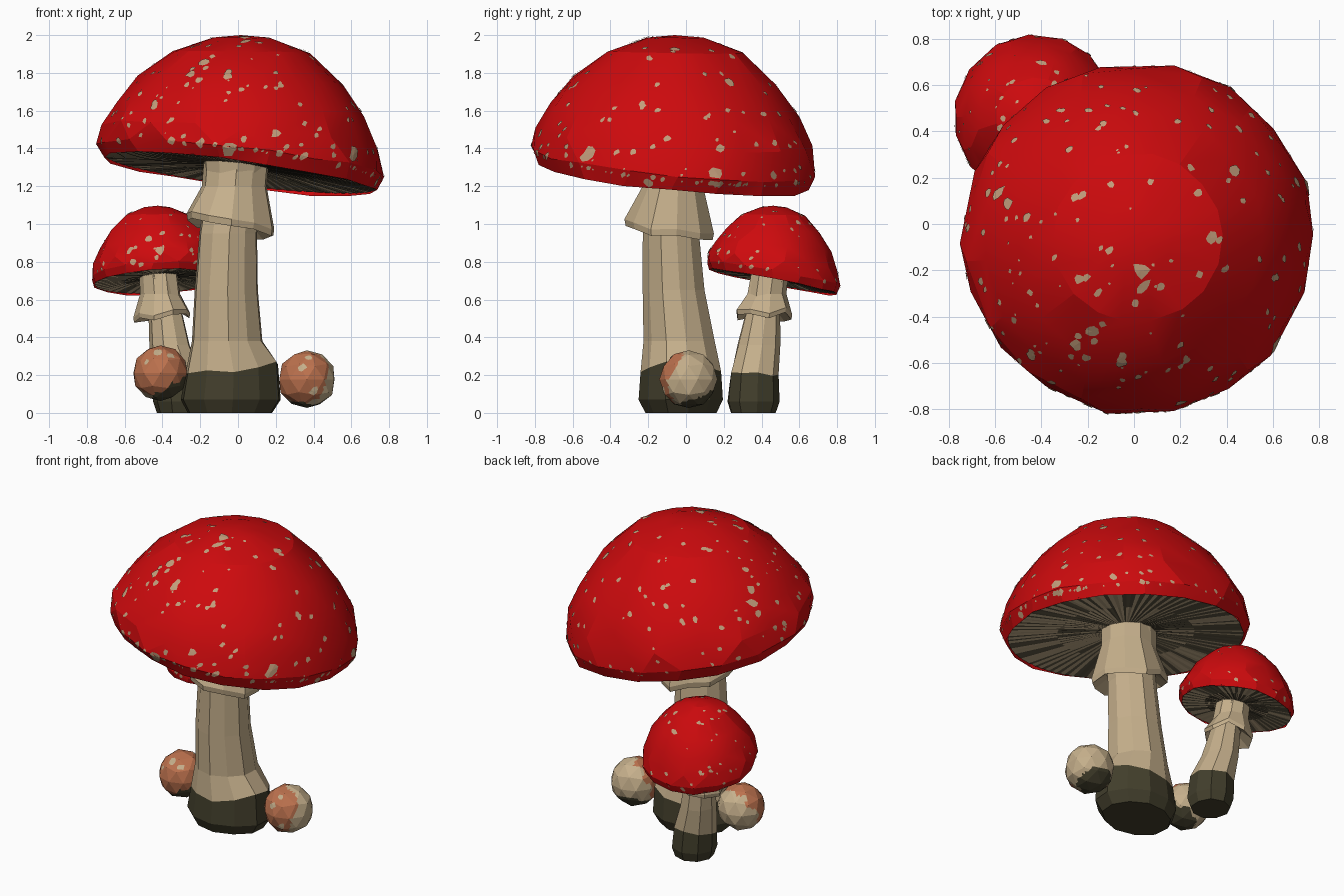
import bpy, bmesh, math, random
from mathutils import Vector
from mathutils.bvhtree import BVHTree

random.seed(4)
if "Cube" in bpy.data.objects:
    bpy.data.objects.remove(bpy.data.objects["Cube"])


def material(name, rgb):
    m = bpy.data.materials.new(name)
    m.use_nodes = True
    m.diffuse_color = (*rgb, 1)
    m.node_tree.nodes["Principled BSDF"].inputs["Base Color"].default_value = (*rgb, 1)
    return m


RED = material("cap red", (0.61, 0.003, 0.004))
TAN = material("stem tan", (0.56, 0.43, 0.26))
SPOT = material("spot beige", (0.54, 0.34, 0.2))
DARK = material("earth dark", (0.055, 0.049, 0.025))
GILL = material("gill shadow", (0.12, 0.1, 0.06))
ORANGE = material("bud orange", (0.5, 0.165, 0.075))


def finish(bm, name, mats, recalc=True):
    if recalc:
        bmesh.ops.recalc_face_normals(bm, faces=bm.faces)
    mesh = bpy.data.meshes.new(name)
    bm.to_mesh(mesh)
    bm.free()
    for m in mats:
        mesh.materials.append(m)
    obj = bpy.data.objects.new(name, mesh)
    bpy.context.collection.objects.link(obj)
    return obj


def jit(a):
    return random.uniform(-a, a)


def loft(rings, sides, wobble=0.0, tilt=(0, 0), ragged=()):
    """Skin elliptical rings (cx, cy, z, rx, ry) into a closed solid."""
    bm = bmesh.new()
    loops = []
    shape = [1 + jit(wobble) for _ in range(sides)]
    rag = [jit(0.025) for _ in range(sides)]
    for k, (cx, cy, z, rx, ry) in enumerate(rings):
        loop = []
        for i in range(sides):
            a = math.tau * (i + 0.3) / sides
            x, y = rx * math.cos(a) * shape[i], ry * math.sin(a) * shape[i]
            dz = (tilt[0] * x + tilt[1] * y + rag[i]) if k in ragged else 0
            loop.append(bm.verts.new((cx + x, cy + y, z + dz)))
        loops.append(loop)
    for lo, hi in zip(loops, loops[1:]):
        for i in range(sides):
            j = (i + 1) % sides
            bm.faces.new((lo[i], lo[j], hi[j], hi[i]))
    bm.faces.new(loops[0][::-1])
    bm.faces.new(loops[-1])
    return bm


def stem(name, rings, sides, band):
    bm = loft(rings, sides, 0.05, (0.15, 0), (band,))
    # Earthy foot: everything below the ragged band ring
    for i, f in enumerate(bm.faces):
        f.material_index = int(i < band * sides or i == len(bm.faces) - 2)
    finish(bm, name, [TAN, DARK])


def paint_patch(bm, tree, origin, direction, radius, lift):
    """Thin irregular patch laid on a surface."""
    hit, normal, _, _ = tree.ray_cast(origin, direction)
    if hit is None:
        return
    u = normal.orthogonal().normalized()
    w = normal.cross(u)
    n = 8
    stretch = random.uniform(0.6, 1)
    turn = random.random() * 6
    ring = []
    for i in range(n):
        a = math.tau * i / n + turn
        r = radius * random.uniform(0.65, 1.15)
        p = hit + u * r * math.cos(a) + w * r * stretch * math.sin(a)
        d = (p - origin).normalized()
        q, _, _, _ = tree.ray_cast(origin, d)
        if q is None:
            return
        ring.append(bm.verts.new(q + d * lift))
    mid = bm.verts.new(hit + direction * lift)
    for i in range(n):
        bm.faces.new((mid, ring[i], ring[(i + 1) % n]))


def aim(az, el):
    az, el = math.radians(az), math.radians(el)
    return Vector((math.cos(az) * math.cos(el), math.sin(az) * math.cos(el), math.sin(el)))


# Cap outline as fractions of radius and height, rim first
PROFILE = [(0.955, 0.02), (1.0, 0.12), (0.97, 0.28), (0.87, 0.47),
           (0.71, 0.68), (0.48, 0.88), (0.2, 0.98)]


def cap(name, centre, radius, height, slope, sides, spots, scatter, spot_size, gill_count):
    centre = Vector(centre)

    def place(x, y, h):
        fade = 1 - h / height
        return centre + Vector((x, y, h + (slope[0] * x + slope[1] * y) * fade))

    # Faceted dome with a sloping rim
    bm = bmesh.new()
    loops = []
    for k, (r, h) in enumerate(PROFILE):
        loop = []
        rough = 0.012 if h < 0.8 else 0.004
        for i in range(sides):
            a = math.tau * (i + 0.5 * (k // 2 % 2)) / sides + jit(0.04)
            rr = radius * (r + jit(rough)) * 1.005
            loop.append(bm.verts.new(place(rr * math.cos(a), rr * math.sin(a),
                                           height * (h + jit(rough)))))
        loops.append(loop)
    for lo, hi in zip(loops, loops[1:]):
        for i in range(sides):
            j = (i + 1) % sides
            bm.faces.new((lo[i], lo[j], hi[j], hi[i]))
    peak = bm.verts.new(place(0, 0, height))
    for i in range(sides):
        bm.faces.new((loops[-1][i], loops[-1][(i + 1) % sides], peak))
    bmesh.ops.triangulate(bm, faces=bm.faces)
    bmesh.ops.recalc_face_normals(bm, faces=bm.faces)
    for f in bm.faces:
        f.smooth = True
    tree = BVHTree.FromBMesh(bm)
    dome = finish(bm, name + "_cap", [RED], False)
    dome.data.set_sharp_from_angle(angle=math.radians(16))

    # Main painted spots, dropped on from the front, side or top
    sm = bmesh.new()
    origin = centre + Vector((0, 0, height * 0.08))
    for axis, sign, marks in spots:
        for a, b, size in marks:
            start = [a, b]
            start.insert(axis, 3 * sign)
            ray = Vector((0, 0, 0))
            ray[axis] = -sign
            hit = tree.ray_cast(Vector(start), ray)[0]
            if hit is not None:
                paint_patch(sm, tree, origin, (hit - origin).normalized(), size, 0.005)
    # Scattered specks: (count, from azimuth, to azimuth, crowding toward the rim)
    for count, az0, az1, crowd in scatter:
        for _ in range(count):
            az = random.uniform(az0, az1)
            el = 1 + 80 * random.random() ** crowd
            lean = math.degrees(math.atan(slope[0] * math.cos(math.radians(az))
                                          + slope[1] * math.sin(math.radians(az))))
            size = spot_size * random.uniform(0.35, 1) ** 1.4
            paint_patch(sm, tree, origin, aim(az, el + lean * (1 - el / 90)), size, 0.004)
    finish(sm, name + "_spots", [SPOT], False)

    # Streaked gills reaching the rim
    gm = bmesh.new()
    rows = []
    for r, h in ((0.945, 0.035), (0.55, 0.065), (0.15, 0.085)):
        rows.append([gm.verts.new(place(radius * r * math.cos(math.tau * i / gill_count),
                                        radius * r * math.sin(math.tau * i / gill_count),
                                        height * h + 0.0015 * (-1) ** i))
                     for i in range(gill_count)])
    for outer, inner in zip(rows, rows[1:]):
        for i in range(gill_count):
            j = (i + 1) % gill_count
            f = gm.faces.new((outer[j], outer[i], inner[i], inner[j]))
            f.material_index = int((i % 2 == 0) != (random.random() < 0.2))
    finish(gm, name + "_gills", [TAN, GILL], False)


def bud(name, centre, radius, skin_dir, skin_cut, soil_dir, patches):
    centre = Vector(centre)
    bm = bmesh.new()
    bmesh.ops.create_icosphere(bm, subdivisions=2, radius=radius)
    for v in bm.verts:
        v.co *= 1 + jit(0.02)
    # Fine flat cuts give the colour borders a ragged edge
    bmesh.ops.subdivide_edges(bm, edges=bm.edges, cuts=3, use_grid_fill=True)
    skin, soil = Vector(skin_dir).normalized(), Vector(soil_dir).normalized()
    for f in bm.faces:
        d = f.calc_center_median().normalized()
        ripple = 0.1 * math.sin(9 * d.x + 4 * d.z) + 0.08 * math.sin(11 * d.z - 6 * d.y)
        if d.dot(soil) + 0.5 * ripple > 0.66:
            f.material_index = 2
        elif d.dot(skin) + ripple > skin_cut:
            f.material_index = 1
    bmesh.ops.translate(bm, verts=bm.verts, vec=centre)
    bmesh.ops.recalc_face_normals(bm, faces=bm.faces)
    tree = BVHTree.FromBMesh(bm)
    finish(bm, name, [TAN, ORANGE, DARK], False)
    sm = bmesh.new()
    for az, el, size in patches:
        paint_patch(sm, tree, centre, aim(az, el), size, 0.003)
    finish(sm, name + "_patches", [TAN], False)


# Large mushroom
stem("large_stem", [(-0.04, -0.02, 0.0, 0.23, 0.19), (-0.035, -0.02, 0.07, 0.272, 0.225),
                    (-0.03, -0.02, 0.23, 0.252, 0.215), (-0.055, -0.03, 0.38, 0.192, 0.19),
                    (-0.06, -0.06, 0.65, 0.172, 0.165), (-0.05, -0.075, 0.95, 0.157, 0.15),
                    (-0.01, -0.06, 1.2, 0.16, 0.145), (-0.005, -0.06, 1.36, 0.18, 0.17)], 11, 2)
finish(loft([(-0.04, -0.08, 1.02, 0.15, 0.15), (-0.04, -0.09, 0.965, 0.225, 0.23),
             (-0.04, -0.09, 1.0, 0.23, 0.237), (-0.02, -0.07, 1.2, 0.17, 0.16),
             (-0.01, -0.06, 1.32, 0.17, 0.16)], 11, 0.05, (-0.17, -0.13), (0, 1, 2)),
       "large_veil", [TAN])
FRONT = [(-.44, 1.64, .02), (-.24, 1.82, .02), (-.17, 1.86, .02), (-.05, 1.78, .03),
         (.02, 1.71, .02), (-.05, 1.4, .05), (-.35, 1.44, .03), (-.2, 1.43, .03),
         (.2, 1.48, .03), (.35, 1.53, .02), (.43, 1.5, .02), (.61, 1.37, .05),
         (.35, 1.36, .03), (.58, 1.55, .02), (-.72, 1.44, .02), (-.63, 1.44, .03),
         (-.45, 1.39, .02), (-.02, 1.36, .03), (.5, 1.41, .02), (-.25, 1.37, .02)]
SIDE = [(-.07, 1.91, .02), (.1, 1.79, .02), (-.23, 1.62, .02), (-.15, 1.6, .02),
        (.16, 1.27, .04), (.18, 1.4, .03), (-.2, 1.22, .03), (.37, 1.42, .02),
        (.22, 1.6, .02), (.46, 1.26, .03), (-.28, 1.38, .02), (.6, 1.3, .02)]
TOP = [(.03, -.2, .04), (.04, -.27, .04), (-.58, .13, .04), (-.54, .09, .03), (-.46, .03, .03),
       (-.25, -.52, .03), (-.18, -.46, .03), (-.05, -.57, .03), (.2, -.52, .02),
       (.33, -.06, .03), (.43, .23, .03), (.33, .49, .02), (.32, .42, .02), (.07, .18, .02),
       (-.28, .32, .02), (-.44, -.57, .03), (-.35, -.68, .02), (.6, -.23, .02),
       (-.13, .43, .02), (.19, .44, .02), (-.1, .17, .02)]
cap("large", (0.015, -0.06, 1.247), 0.757, 0.753, (-0.125, -0.1), 18,
    [(1, -1, FRONT), (0, 1, SIDE), (2, 1, TOP)],
    [(90, 80, 250, 1.7), (90, -110, 80, 4)], 0.024, 150)

# Small mushroom
stem("small_stem", [(-0.31, 0.35, 0.0, 0.12, 0.12), (-0.31, 0.35, 0.06, 0.14, 0.14),
                    (-0.32, 0.355, 0.19, 0.135, 0.13), (-0.36, 0.38, 0.36, 0.11, 0.115),
                    (-0.385, 0.405, 0.55, 0.09, 0.09), (-0.42, 0.44, 0.77, 0.1, 0.1)], 9, 2)
finish(loft([(-0.39, 0.41, 0.56, 0.09, 0.09), (-0.4, 0.41, 0.51, 0.145, 0.145),
             (-0.4, 0.41, 0.535, 0.15, 0.15), (-0.41, 0.425, 0.63, 0.105, 0.105),
             (-0.42, 0.44, 0.74, 0.1, 0.1)], 9, 0.05, (0.05, -0.05), (0, 1, 2)),
       "small_veil", [TAN])
SMALL_FRONT = [(-.47, .92, .025), (-.41, .86, .03), (-.4, .95, .02), (-.57, .86, .025),
               (-.3, .94, .015), (-.25, .86, .02), (-.55, .8, .02), (-.43, .82, .015)]
cap("small", (-0.425, 0.462, 0.685), 0.352, 0.412, (0.06, -0.2), 15,
    [(1, -1, SMALL_FRONT)], [(70, 0, 360, 2)], 0.02, 90)

# Young buds at the foot
bud("right_bud", (-0.41, 0.0, 0.21), 0.149, (-0.2, -0.8, 0.5), 0.0, (0.5, -0.1, -0.9),
    [(-100, 50, 0.03), (-60, 40, 0.025), (-125, 25, 0.015)])
bud("left_bud", (0.365, 0.015, 0.178), 0.154, (-0.48, -0.8, 0.25), 0.2, (-0.1, 0.3, -0.9),
    [(-100, 25, 0.025), (-75, -25, 0.03), (-85, 50, 0.02)])
